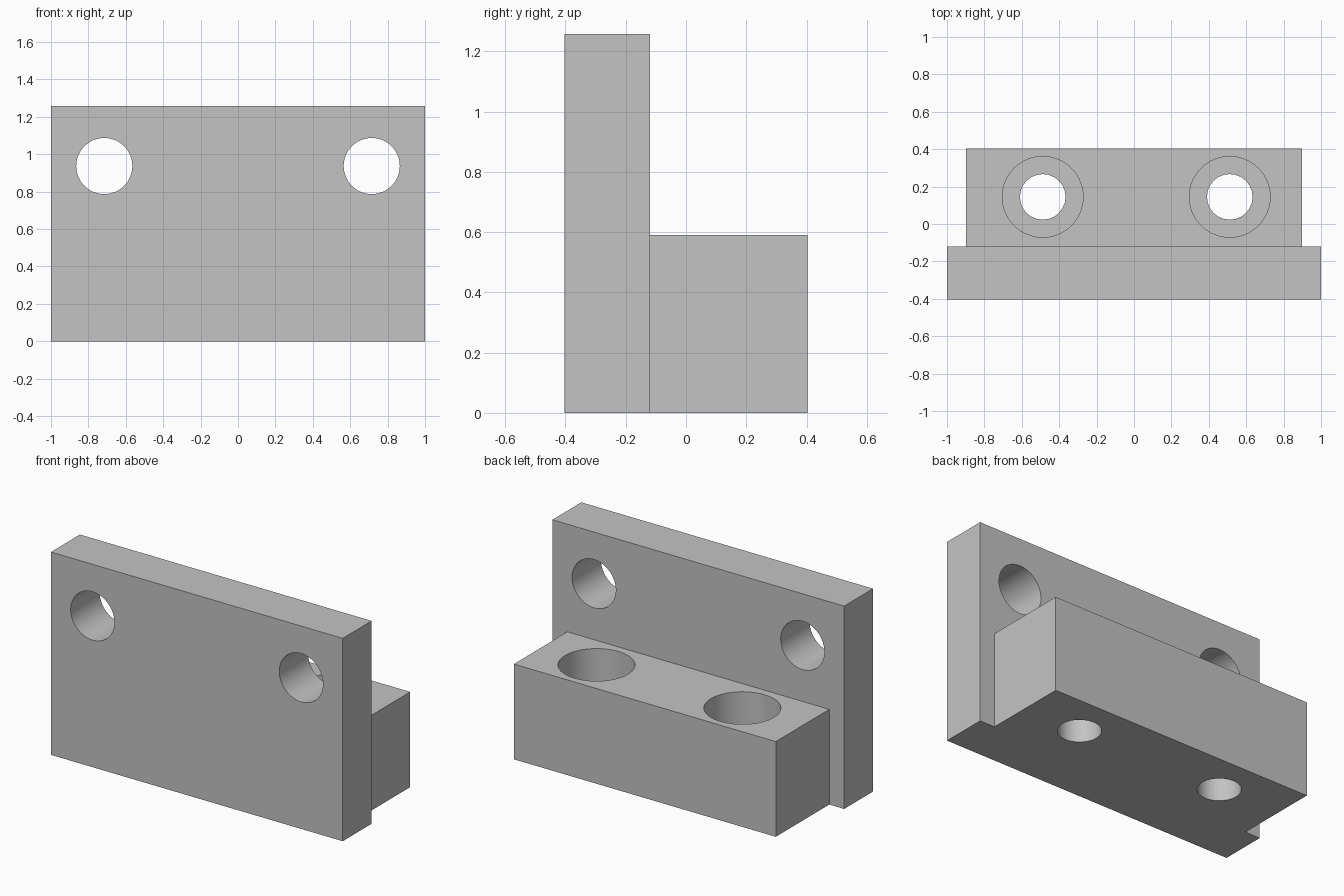
import bpy
from mathutils import Vector

cube = bpy.data.objects.get("Cube")
if cube:
    bpy.data.objects.remove(cube)

grey = bpy.data.materials.new("machined grey")
grey.use_nodes = True
grey.diffuse_color = (0.55, 0.55, 0.55, 1)
grey.node_tree.nodes["Principled BSDF"].inputs["Base Color"].default_value = (0.55, 0.55, 0.55, 1)


def box(name, low, high):
    low, high = Vector(low), Vector(high)
    bpy.ops.mesh.primitive_cube_add(size=1, location=(low + high) / 2)
    ob = bpy.context.object
    ob.name = name
    ob.scale = high - low
    bpy.ops.object.transform_apply(location=True, scale=True)
    ob.data.materials.append(grey)
    return ob


def cylinder(name, radius, depth, centre, sides, rotation=(0, 0, 0)):
    bpy.ops.mesh.primitive_cylinder_add(vertices=sides, radius=radius, depth=depth,
                                        location=centre, rotation=rotation)
    ob = bpy.context.object
    ob.name = name
    ob.data.materials.append(grey)
    return ob


def combine(target, tool, operation):
    mod = target.modifiers.new(operation.title(), 'BOOLEAN')
    mod.operation = operation
    mod.solver = 'EXACT'
    mod.object = tool
    bpy.context.view_layer.objects.active = target
    bpy.ops.object.modifier_apply(modifier=mod.name)
    bpy.data.objects.remove(tool)


# Upright plate joined to the rear mounting block
FRONT, STEP, BACK = -0.403, -0.12, 0.403
BLOCK_TOP, SEAT = 0.59, 0.28
bracket = box("mounting_bracket", (-1, FRONT, 0), (1, STEP, 1.257))
block = box("rear_block", (-0.898, STEP - 0.1, 0), (0.898, BACK, BLOCK_TOP))
combine(bracket, block, 'UNION')

# Plate holes, and counterbored screw holes down through the block
for side in (-1, 1):
    plate_hole = cylinder("plate_hole_cutter", 0.15, 1, (side * 0.715, -0.26, 0.937), 64,
                          (1.570796, 0, 0))
    combine(bracket, plate_hole, 'DIFFERENCE')
    x, y = 0.012 + side * 0.5, 0.145
    bore = cylinder("counterbore_cutter", 0.216, 1, (x, y, SEAT + 0.5), 64)
    combine(bracket, bore, 'DIFFERENCE')
    screw_hole = cylinder("screw_hole_cutter", 0.122, 1, (x, y, 0.2), 24)
    combine(bracket, screw_hole, 'DIFFERENCE')

# Smooth bore walls with crisp edges
bpy.ops.object.select_all(action='DESELECT')
bracket.select_set(True)
bpy.context.view_layer.objects.active = bracket
bpy.ops.object.shade_smooth_by_angle(angle=0.5)
